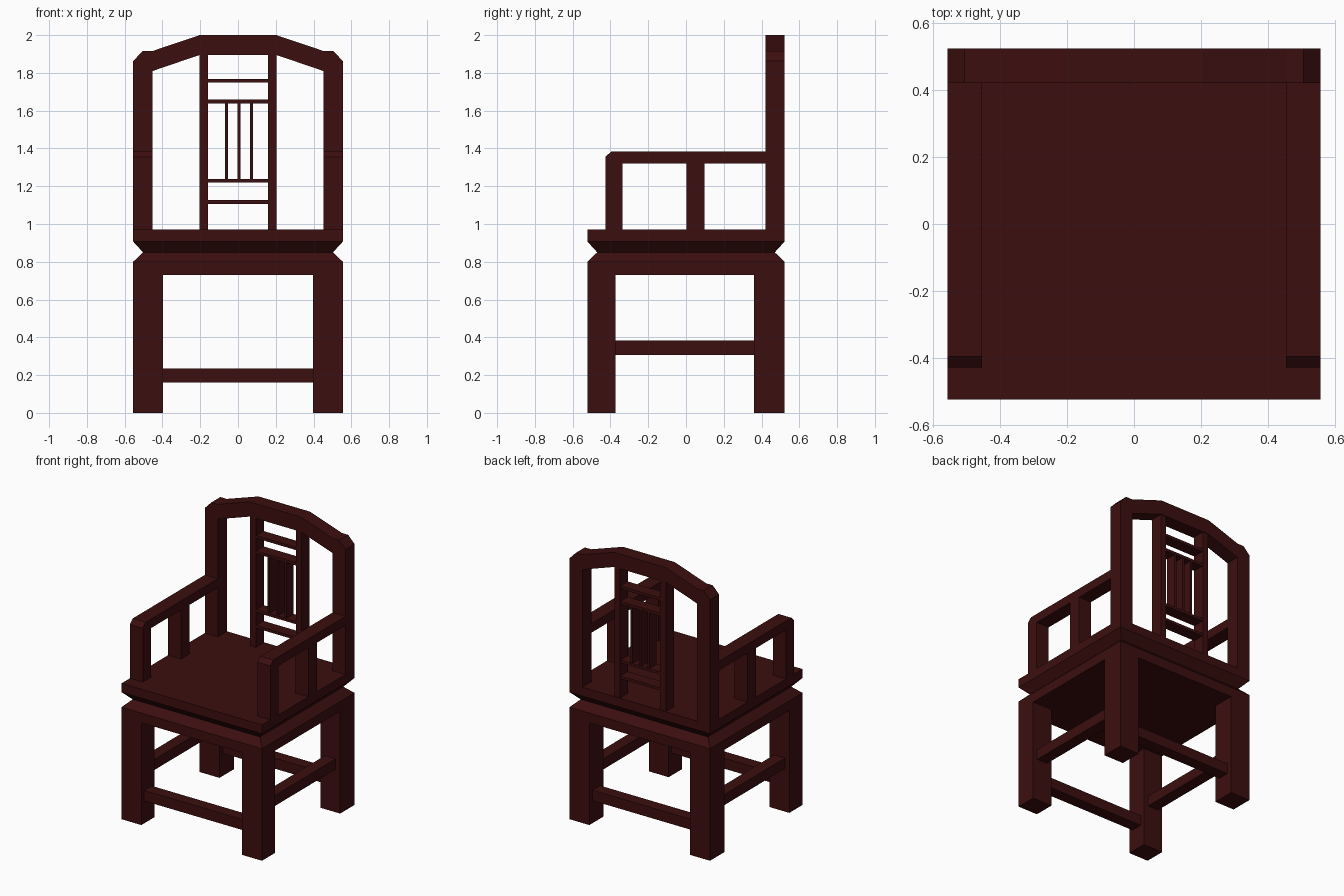
import bpy, bmesh

if "Cube" in bpy.data.objects:
    bpy.data.objects.remove(bpy.data.objects["Cube"])

W, D = 0.555, 0.522          # half width and half depth of the chair
wood = bpy.data.materials.new("dark red wood")
wood.diffuse_color = (0.046, 0.0045, 0.0048, 1)
wood.use_nodes = True
wood.node_tree.nodes["Principled BSDF"].inputs["Base Color"].default_value = wood.diffuse_color


def finish(name, bm):
    bmesh.ops.recalc_face_normals(bm, faces=bm.faces)
    me = bpy.data.meshes.new(name)
    bm.to_mesh(me)
    bm.free()
    me.materials.append(wood)
    ob = bpy.data.objects.new(name, me)
    bpy.context.collection.objects.link(ob)
    return ob


def box(name, x0, x1, y0, y1, z0, z1):
    bm = bmesh.new()
    bmesh.ops.create_cube(bm, size=1)
    for v in bm.verts:
        v.co = (x0 if v.co.x < 0 else x1,
                y0 if v.co.y < 0 else y1,
                z0 if v.co.z < 0 else z1)
    return finish(name, bm)


def extrude(name, pts, axis, a, b):
    """Extrude a 2D profile along x or y from a to b."""
    bm = bmesh.new()
    place = (lambda p, t: (t, p[0], p[1])) if axis == "x" else (lambda p, t: (p[0], t, p[1]))
    face = bm.faces.new([bm.verts.new(place(p, a)) for p in pts])
    out = bmesh.ops.extrude_face_region(bm, geom=[face])["geom"]
    shift = (b - a, 0, 0) if axis == "x" else (0, b - a, 0)
    bmesh.ops.translate(bm, vec=shift, verts=[g for g in out if isinstance(g, bmesh.types.BMVert)])
    return finish(name, bm)


# Seat: stacked rectangles with a pinched waist
bm = bmesh.new()
rings = []
for z, inset in ((0.73, 0), (0.80, 0), (0.85, 0.052), (0.907, 0), (0.97, 0)):
    w, d = W - inset, D - inset
    rings.append([bm.verts.new((x, y, z)) for x, y in ((-w, -d), (w, -d), (w, d), (-w, d))])
for lo, hi in zip(rings, rings[1:]):
    for i in range(4):
        j = (i + 1) % 4
        bm.faces.new((lo[i], lo[j], hi[j], hi[i]))
bm.faces.new(rings[0][::-1])
bm.faces.new(rings[-1])
finish("seat", bm)

# Front and back stretchers
box("front_stretcher", -0.40, 0.40, -0.49, -0.405, 0.16, 0.235)
box("back_stretcher", -0.40, 0.40, 0.40, 0.485, 0.16, 0.235)

for side, s in (("left", -1), ("right", 1)):
    # Legs and side stretcher
    box(side + "_front_leg", *sorted((s * 0.398, s * W)), -D, -0.373, 0, 0.73)
    box(side + "_back_leg", *sorted((s * 0.398, s * W)), 0.36, D, 0, 0.73)
    box(side + "_side_stretcher", *sorted((s * 0.435, s * 0.52)), -0.375, 0.362, 0.307, 0.382)
    # Armrest with its front post, and the middle post
    a, b = sorted((s * 0.453, s * W))
    extrude(side + "_armrest", [(-0.427, 0.97), (-0.427, 1.355), (-0.395, 1.385), (0.42, 1.385),
                                (0.42, 1.32), (-0.337, 1.32), (-0.337, 0.97)], "x", a, b)
    box(side + "_arm_post", a, b, 0.003, 0.098, 0.97, 1.32)
    # Back splat stiles
    box(side + "_splat_stile", *sorted((s * 0.158, s * 0.203)), 0.427, 0.517, 0.97, 1.895)

# Arched back frame
outer = [(W, 0.97), (W, 1.863), (0.505, 1.915), (0.455, 1.915), (0.203, 2.0)]
inner = [(0.203, 1.895), (0.452, 1.81), (0.452, 0.97)]
mirror = lambda pts: [(-x, z) for x, z in reversed(pts)]
extrude("back_frame", outer + mirror(outer) + mirror(inner) + inner, "y", 0.42, D)

# Splat rails and slats
for i, z in enumerate((1.116, 1.229, 1.648, 1.758)):
    box(f"splat_rail_{i + 1}", -0.16, 0.16, 0.43, 0.514, z - 0.01, z + 0.01)
for i, x in enumerate((-0.062, 0.005, 0.072)):
    box(f"splat_slat_{i + 1}", x - 0.008, x + 0.008, 0.432, 0.512, 1.237, 1.64)
